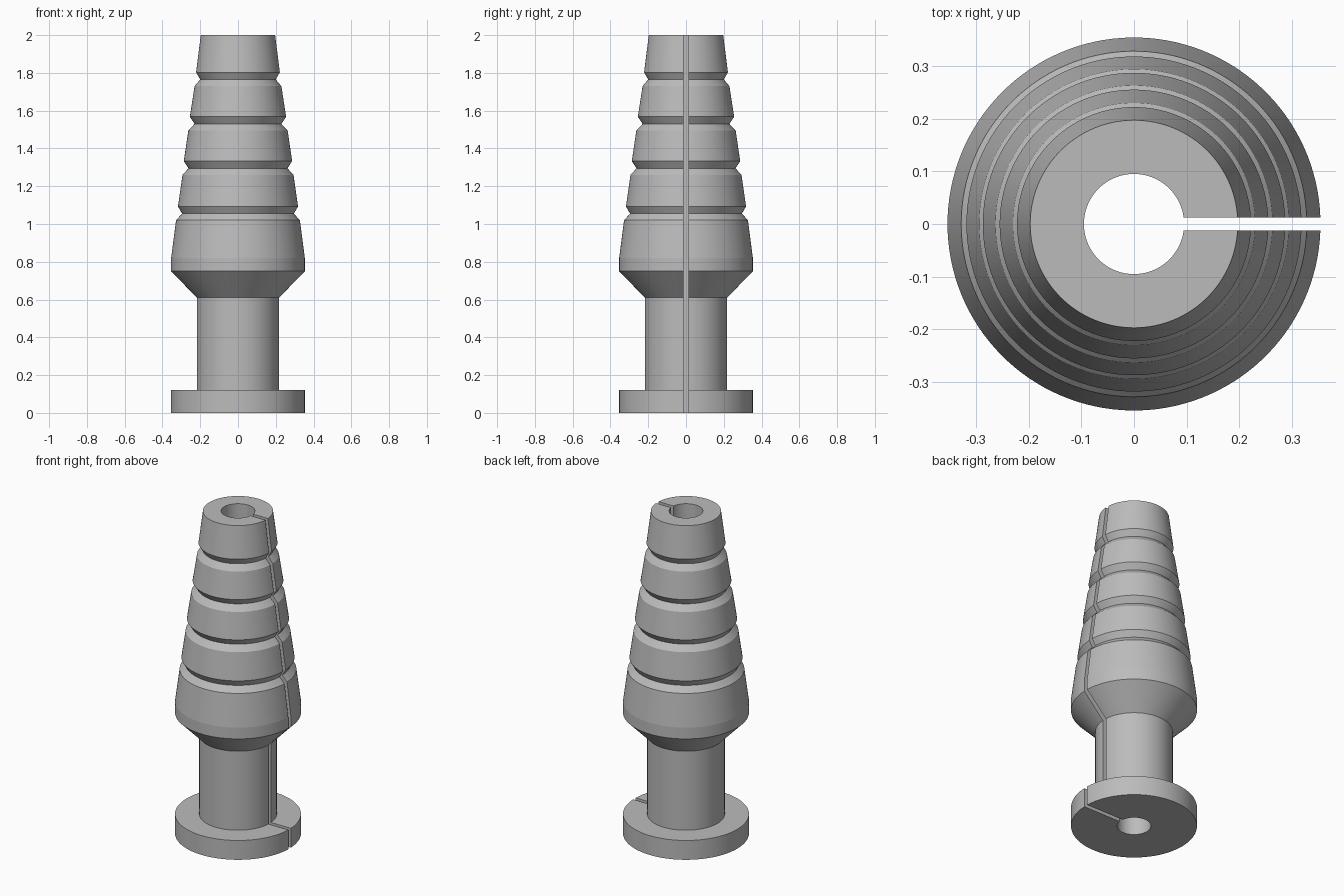
import bpy
import bmesh
import math

cube = bpy.data.objects.get("Cube")
if cube:
    bpy.data.objects.remove(cube, do_unlink=True)

SEGMENTS = 128
SLIT = 0.0125   # half width of the slit
BORE = 0.095

grey = bpy.data.materials.new("plain grey")
grey.use_nodes = True
colour = (0.5, 0.5, 0.5, 1)
grey.diffuse_color = colour
grey.node_tree.nodes["Principled BSDF"].inputs["Base Color"].default_value = colour

# Bore, base flange, neck and flared shoulder as (radius, height)
profile = [(BORE, 0), (0.354, 0), (0.354, 0.12), (0.218, 0.12),
           (0.218, 0.61), (0.354, 0.75), (0.354, 0.82)]

# Grooves between the tapered rings: lower lip, floor, upper lip
for z, low, floor, high in [(1.055, 0.328, 0.296, 0.318), (1.295, 0.294, 0.262, 0.287),
                            (1.53, 0.263, 0.23, 0.255), (1.765, 0.23, 0.2, 0.222)]:
    profile += [(low, z - 0.035), (floor, z), (high, z + 0.038)]
profile += [(0.197, 2), (BORE, 2)]


def column(bm, t):
    """Profile points at fraction t round the body, from one slit wall to the other."""
    verts = []
    for r, z in profile:
        start = math.asin(SLIT / r)
        a = start + t * (2 * math.pi - 2 * start)
        verts.append(bm.verts.new((r * math.cos(a), r * math.sin(a), z)))
    return verts


# Split sleeve body
bm = bmesh.new()
columns = [column(bm, i / SEGMENTS) for i in range(SEGMENTS + 1)]
count = len(profile)
for a, b in zip(columns, columns[1:]):
    for i in range(count):
        j = (i + 1) % count
        bm.faces.new((a[i], b[i], b[j], a[j]))

# Slit walls
bm.faces.new(columns[0])
bm.faces.new(columns[-1])
bmesh.ops.recalc_face_normals(bm, faces=bm.faces)

mesh = bpy.data.meshes.new("split_sleeve")
bm.to_mesh(mesh)
bm.free()
mesh.materials.append(grey)
sleeve = bpy.data.objects.new("split_sleeve", mesh)
bpy.context.collection.objects.link(sleeve)

bpy.ops.object.select_all(action="DESELECT")
sleeve.select_set(True)
bpy.context.view_layer.objects.active = sleeve
bpy.ops.object.shade_smooth_by_angle(angle=math.radians(5))
